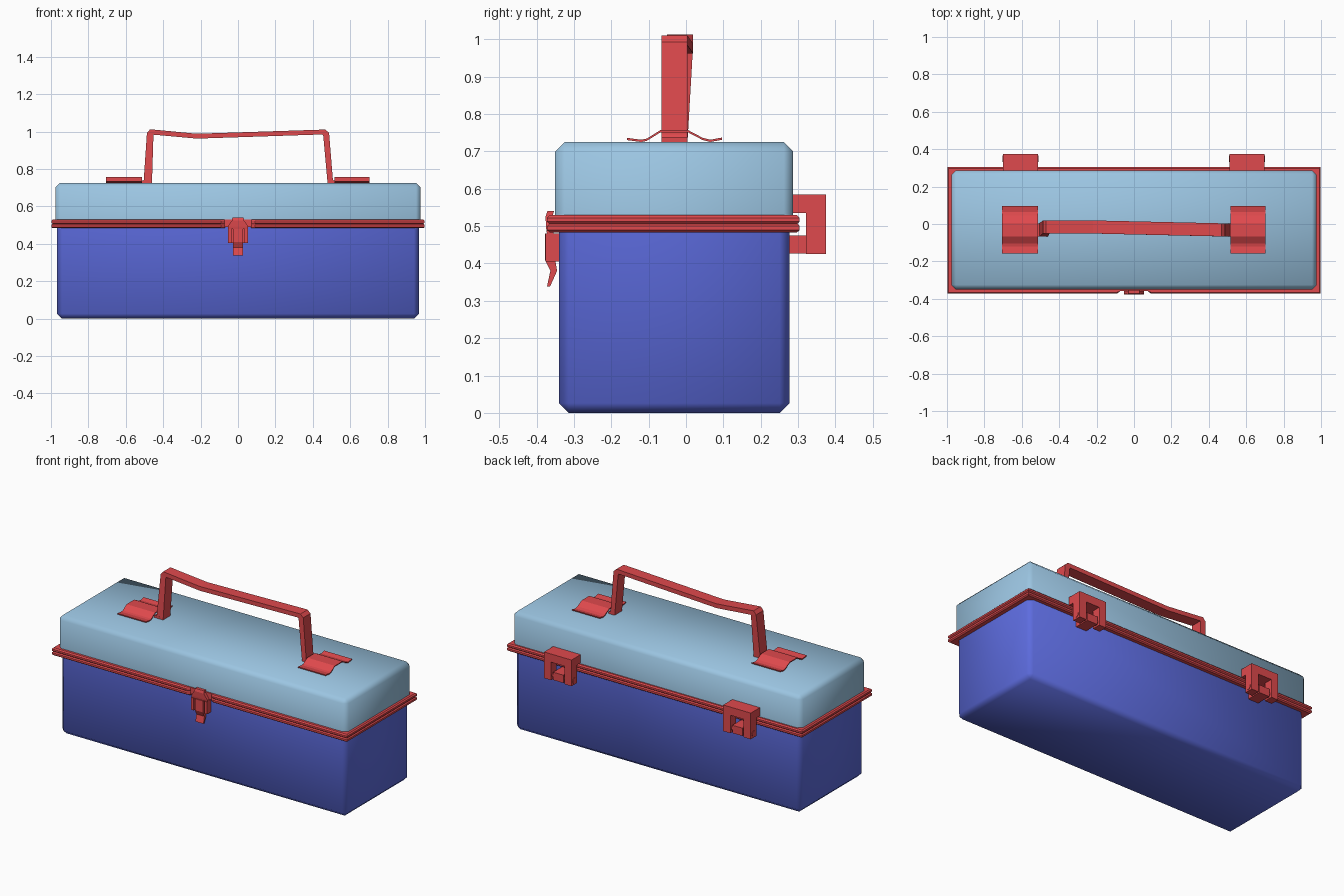
import bpy
import bmesh
import math
from mathutils import Vector

default = bpy.data.objects.get("Cube")
if default:
    bpy.data.objects.remove(default, do_unlink=True)


def material(name, rgb):
    m = bpy.data.materials.new(name)
    m.use_nodes = True
    m.diffuse_color = (*rgb, 1)
    m.node_tree.nodes["Principled BSDF"].inputs["Base Color"].default_value = (*rgb, 1)
    return m


BLUE = material("body blue", (0.11, 0.15, 0.74))
SKY = material("lid light blue", (0.33, 0.56, 0.76))
RED = material("trim red", (0.74, 0.067, 0.074))


def finish(name, bm, mat, smooth=None):
    bmesh.ops.recalc_face_normals(bm, faces=bm.faces[:])
    mesh = bpy.data.meshes.new(name)
    bm.to_mesh(mesh)
    bm.free()
    mesh.materials.append(mat)
    obj = bpy.data.objects.new(name, mesh)
    bpy.context.collection.objects.link(obj)
    if smooth:
        bpy.ops.object.select_all(action='DESELECT')
        obj.select_set(True)
        bpy.context.view_layer.objects.active = obj
        bpy.ops.object.shade_smooth_by_angle(angle=math.radians(smooth))
    return obj


def box(name, x, y, z, mat, chamfer=0, sharp_z=None, smooth=None):
    """Box from ranges; edges lying on the height sharp_z stay unchamfered."""
    bm = bmesh.new()
    bmesh.ops.create_cube(bm, size=1)
    for v in bm.verts:
        v.co = Vector([r[0] if c < 0 else r[1] for c, r in zip(v.co, (x, y, z))])
    if chamfer:
        edges = [e for e in bm.edges
                 if sharp_z is None or any(abs(v.co.z - sharp_z) > 0.001 for v in e.verts)]
        bmesh.ops.bevel(bm, geom=edges, offset=chamfer, segments=1, affect='EDGES')
    return finish(name, bm, mat, smooth)


def loft(name, rings, mat):
    """Skin matching point rings and cap both ends."""
    bm = bmesh.new()
    rows = [[bm.verts.new(p) for p in ring] for ring in rings]
    n = len(rows[0])
    for a, b in zip(rows, rows[1:]):
        for i in range(n):
            j = (i + 1) % n
            bm.faces.new((a[i], a[j], b[j], b[i]))
    bm.faces.new(rows[0])
    bm.faces.new(rows[-1])
    return finish(name, bm, mat)


def sheet(name, profile, x, thick, mat):
    """Bent metal strip: a y-z profile given thickness along z, across x."""
    rings = [[(x[0], y, z), (x[1], y, z), (x[1], y, z - thick), (x[0], y, z - thick)]
             for y, z in profile]
    return loft(name, rings, mat)


# Box shell
box("body", (-0.967, 0.967), (-0.34, 0.277), (0, 0.5), BLUE, 0.026, 0.5, 60)
box("lid", (-0.977, 0.977), (-0.35, 0.287), (0.5, 0.725), SKY, 0.025, 0.5, 60)

# Rim: two stacked chamfered lips, open at the front for the latch
section = [(-0.04, 0.483), (0.013, 0.483), (0.02, 0.489), (0.02, 0.5), (0.014, 0.506),
           (0.02, 0.512), (0.02, 0.522), (0.013, 0.529), (-0.04, 0.529)]
half = [(0.07, -0.352, 0, 0), (0.09, -0.352, 0, -1), (0.978, -0.352, 1, -1), (0.978, 0.284, 1, 1)]
path = half + [(-x, y, -dx, dy) for x, y, dx, dy in reversed(half)]
loft("rim", [[(x + dx * o, y + dy * o if dy else y + (0.03 if o < 0 else -0.004), z)
              for o, z in section] for x, y, dx, dy in path], RED)
box("rim_center_strip", (-0.09, 0.09), (-0.357, -0.33), (0.49, 0.529), RED)

# Handle: flat bar as (outer x, z, inner x, z, y centre)
bar = [(-0.505, 0.725, -0.46, 0.725, -0.031),
       (-0.487, 0.992, -0.452, 0.983, -0.016),
       (-0.47, 1.012, -0.44, 0.982, -0.016),
       (-0.22, 0.988, -0.22, 0.962, -0.016),
       (0.45, 1.01, 0.44, 0.984, -0.031),
       (0.468, 1.01, 0.452, 0.984, -0.031),
       (0.487, 0.992, 0.456, 0.975, -0.031),
       (0.507, 0.745, 0.478, 0.735, -0.031),
       (0.52, 0.725, 0.48, 0.725, -0.031)]
loft("handle", [[(ox, y - 0.035, oz), (ox, y + 0.035, oz), (ix, y + 0.035, iz), (ix, y - 0.035, iz)]
                for ox, oz, ix, iz, y in bar], RED)

# Bent pads holding the handle
pad = [(-0.158, 0.736), (-0.12, 0.731), (-0.105, 0.734), (-0.068, 0.757),
       (0.005, 0.757), (0.045, 0.736), (0.065, 0.731), (0.097, 0.737)]
for side, x in (("right", (-0.705, -0.512)), ("left", (0.515, 0.702))):
    sheet("handle_pad_" + side, pad, x, 0.006, RED)
    foot = (-0.52, -0.47) if side == "right" else (0.488, 0.52)
    box("handle_foot_" + side, foot, (-0.066, 0.004), (0.722, 0.738), RED)

# Hinges: bridge with two legs, a central knuckle and a pin
for side, cx in (("right", -0.607), ("left", 0.604)):
    box("hinge_bridge_" + side, (cx - 0.093, cx + 0.093), (0.27, 0.375), (0.535, 0.585), RED)
    for s, tag in ((-1, "a"), (1, "b")):
        xs = sorted((cx + s * 0.045, cx + s * 0.093))
        box("hinge_leg_" + side + "_" + tag, xs, (0.321, 0.375), (0.425, 0.536), RED)
    box("hinge_knuckle_" + side, (cx - 0.035, cx + 0.035), (0.26, 0.37), (0.427, 0.475), RED)
    bpy.ops.mesh.primitive_cylinder_add(vertices=16, radius=0.017, depth=0.192,
                                        location=(cx, 0.348, 0.45),
                                        rotation=(0, math.pi / 2, 0))
    pin = bpy.context.object
    pin.name = "hinge_pin_" + side
    pin.data.materials.append(RED)

# Latch: tapered hook plate, bracket cheeks, and pull lever
hook = [(0.054, 0.478, -0.372), (0.054, 0.492, -0.374), (0.032, 0.525, -0.376), (0.03, 0.54, -0.371)]
loft("latch_hook", [[(-w, y, z), (w, y, z), (w, y + 0.018, z), (-w, y + 0.018, z)]
                    for w, z, y in hook], RED)
for s, tag in ((-1, "right"), (1, "left")):
    box("latch_cheek_" + tag, sorted((s * 0.036, s * 0.054)), (-0.376, -0.335), (0.405, 0.48), RED)
box("latch_back", (-0.05, 0.05), (-0.352, -0.335), (0.405, 0.48), RED)
lever = [(0.48, -0.378, -0.35), (0.41, -0.378, -0.35), (0.38, -0.363, -0.345), (0.338, -0.372, -0.364)]
loft("latch_lever", [[(-0.027, a, z), (0.027, a, z), (0.027, b, z), (-0.027, b, z)]
                     for z, a, b in lever], RED)
